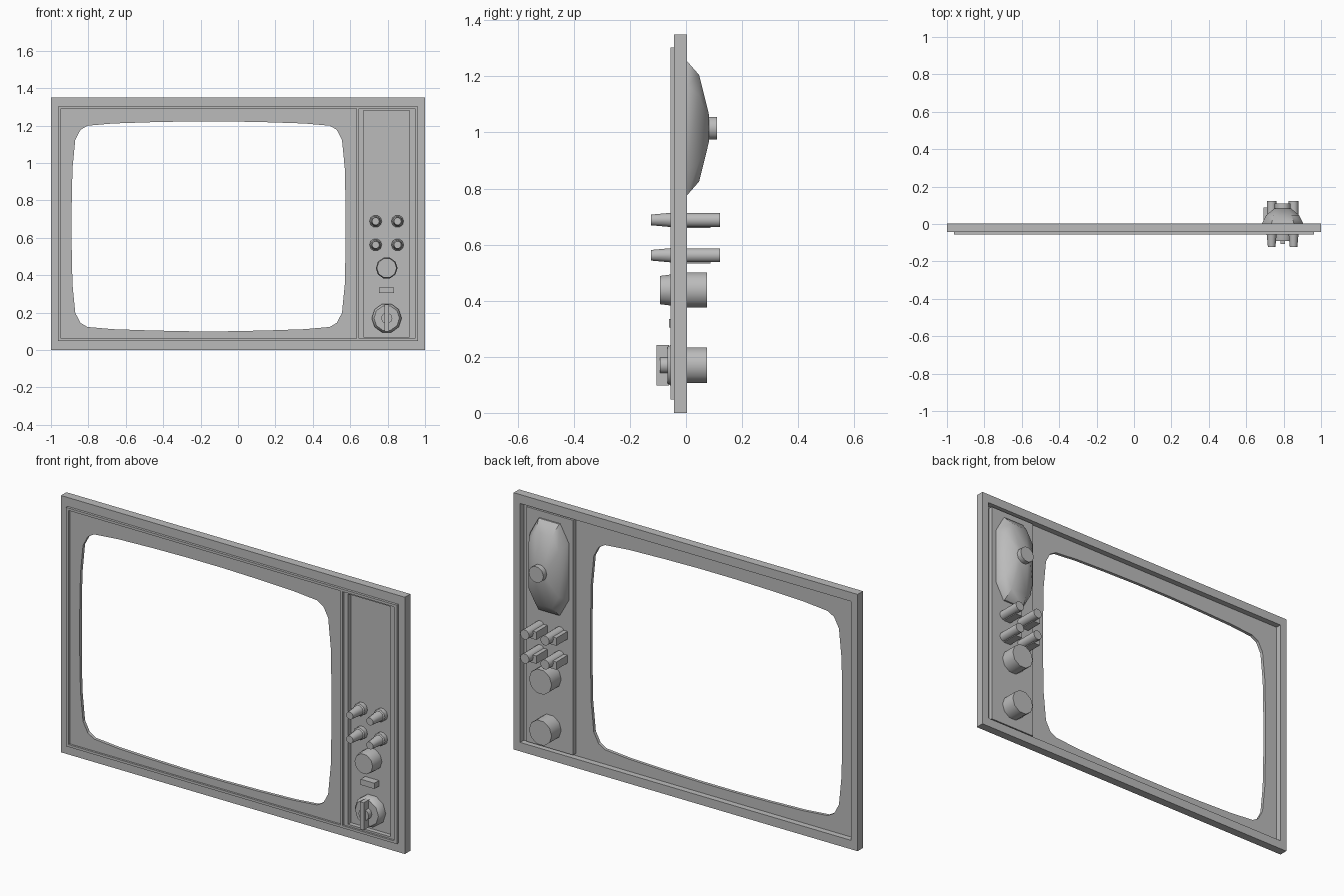
import bpy, bmesh, math
from mathutils import Vector

cube = bpy.data.objects.get("Cube")
if cube:
    bpy.data.objects.remove(cube, do_unlink=True)

GREY = (0.5, 0.5, 0.5, 1)
mat = bpy.data.materials.new("plain grey")
mat.use_nodes = True
mat.diffuse_color = GREY
mat.node_tree.nodes["Principled BSDF"].inputs["Base Color"].default_value = GREY


def add(name, mesh):
    mesh.name = name
    mesh.materials.clear()
    mesh.materials.append(mat)
    ob = bpy.data.objects.new(name, mesh)
    bpy.context.collection.objects.link(ob)
    return ob


def rect(x0, x1, z0, z1):
    return [(x0, z0), (x1, z0), (x1, z1), (x0, z1)]


def plate(name, y0, y1, *loops):
    """Flat sheet in the xz plane; loops after the first are holes."""
    cu = bpy.data.curves.new(name, "CURVE")
    cu.dimensions, cu.fill_mode, cu.extrude = "2D", "BOTH", (y1 - y0) / 2
    for loop in loops:
        sp = cu.splines.new("POLY")
        sp.points.add(len(loop) - 1)
        for p, (x, z) in zip(sp.points, loop):
            p.co = (x, z, 0, 1)
        sp.use_cyclic_u = True
    tmp = bpy.data.objects.new("outline", cu)
    bpy.context.collection.objects.link(tmp)
    deps = bpy.context.evaluated_depsgraph_get()
    mesh = bpy.data.meshes.new_from_object(tmp.evaluated_get(deps))
    bpy.data.objects.remove(tmp, do_unlink=True)
    for v in mesh.vertices:
        v.co = Vector((v.co.x, (y0 + y1) / 2 - v.co.z, v.co.y))
    for p in mesh.polygons:
        p.use_smooth = False
    return add(name, mesh)


def loft(name, outline, centre, steps):
    """Skin scaled copies of an outline along y; steps are (scale x, scale z, y)."""
    bm = bmesh.new()
    rings = [[bm.verts.new((centre[0] + px * sx, y, centre[1] + pz * sz)) for px, pz in outline]
             for sx, sz, y in steps]
    n = len(outline)
    for a, b in zip(rings, rings[1:]):
        for i in range(n):
            bm.faces.new((a[i], a[(i + 1) % n], b[(i + 1) % n], b[i]))
    bm.faces.new(rings[0])
    bm.faces.new(rings[-1])
    bmesh.ops.recalc_face_normals(bm, faces=bm.faces)
    mesh = bpy.data.meshes.new(name)
    bm.to_mesh(mesh)
    bm.free()
    ob = add(name, mesh)
    bpy.ops.object.select_all(action="DESELECT")
    ob.select_set(True)
    bpy.context.view_layer.objects.active = ob
    bpy.ops.object.shade_smooth_by_angle(angle=math.radians(40))
    return ob


def turned(name, x, z, sides, *steps):
    """Round part along y from (radius, y) steps."""
    circle = [(math.sin(2 * math.pi * (i + .5) / sides), math.cos(2 * math.pi * (i + .5) / sides))
              for i in range(sides)]
    return loft(name, circle, (x, z), [(r, r, y) for r, y in steps])


# Picture opening: a bulging rounded rectangle mirrored from one quarter
quarter = [(.732, .12), (.728, .31), (.713, .463), (.685, .516),
           (.648, .538), (.51, .55), (.3, .557), (.1, .561)]
full = (quarter + [(-x, z) for x, z in reversed(quarter)]
        + [(-x, -z) for x, z in quarter] + [(x, -z) for x, z in reversed(quarter)])
opening = [(x - .157, z + .661) for x, z in full]

# Frame, raised trim and sheet panels
inner = rect(-.962, .962, .047, 1.303)
plate("outer_frame", -.042, .003, rect(-1, 1, 0, 1.35), inner)
plate("front_trim", -.055, -.03, inner,
      rect(-.947, .634, .06, 1.29), rect(.647, .947, .06, 1.29))
plate("screen_surround", -.045, -.028, rect(-.962, .64, .047, 1.303), opening)

# Control panel: flange with a dish pressed towards the back
dish = rect(.672, .918, .07, 1.28)
dish_outer = rect(.66, .932, .058, 1.292)
plate("control_flange", -.045, -.028, rect(.64, .962, .047, 1.303), dish)
plate("control_dish_wall", -.04, -.005, dish_outer, dish)
plate("control_dish_floor", -.022, -.005, dish_outer)

# Speaker housing with its magnet on the back
MID = .795
corner = [(.11, .15), (.06, .24)]
housing = (corner + [(-x, z) for x, z in reversed(corner)]
           + [(-x, -z) for x, z in corner] + [(x, -z) for x, z in reversed(corner)])
loft("speaker_housing", housing, (MID, 1.015),
     [(1, 1, -.01), (1, 1, .003), (.8, .79, .047), (.42, .2, .082)])
turned("speaker_magnet", MID, 1.015, 10, (.043, .07), (.043, .11))

# Four push buttons with their switches behind
for row, z in (("upper", .688), ("lower", .562)):
    for side, x in (("right", .736), ("left", .853)):
        turned(f"{row}_{side}_button", x, z, 10, (.033, -.018), (.033, -.045),
               (.027, -.05), (.02, -.124))
        turned(f"{row}_{side}_switch", x, z, 10, (.026, -.01), (.026, .122))
        plate(f"{row}_{side}_switch_tab", -.01, .087, rect(x - .043, x, z - .029, z + .012))

# Volume knob, indicator block and tuning dial
turned("volume_knob", MID, .438, 10, (.058, -.018), (.058, -.055), (.053, -.092))
plate("indicator_block", -.06, -.018, rect(.755, .835, .305, .335))
DIAL = .17
turned("tuning_dial", MID, DIAL, 10, (.08, -.018), (.08, -.05), (.068, -.066))
turned("dial_hub", MID, DIAL, 10, (.03, -.06), (.03, -.092))
plate("dial_grip", -.106, -.06, rect(MID - .011, MID + .011, DIAL - .072, DIAL + .072))
for name, z in (("volume_control", .438), ("tuner", DIAL)):
    turned(name + "_body", MID, z, 10, (.066, -.01), (.066, .075))
